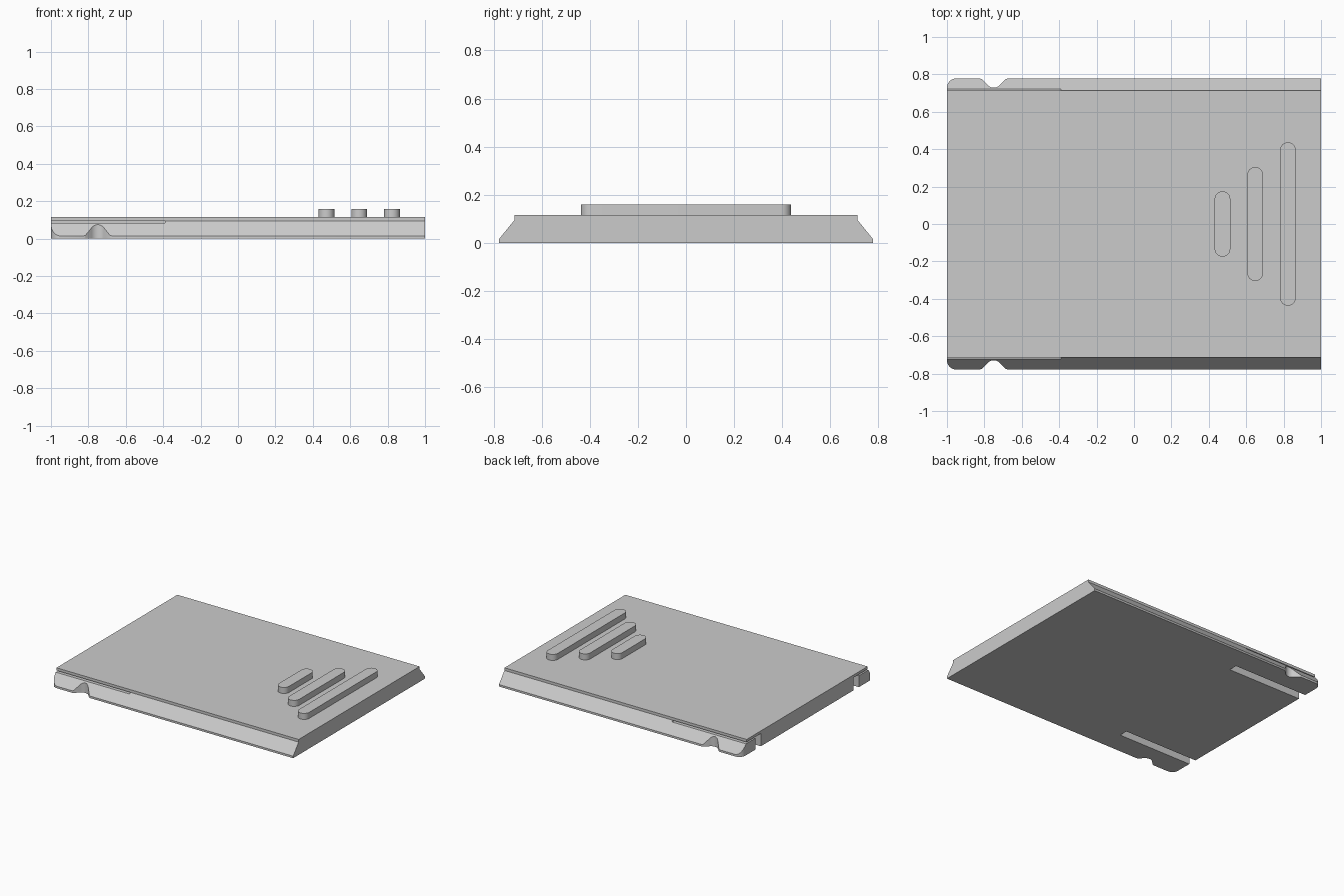
import bpy, bmesh
from math import sin, cos, pi
from mathutils import Vector

cube = bpy.data.objects.get("Cube")
if cube:
    bpy.data.objects.remove(cube, do_unlink=True)

grey = bpy.data.materials.new("grey plastic")
grey.use_nodes = True
colour = (0.6, 0.6, 0.6, 1)
grey.diffuse_color = colour
grey.node_tree.nodes["Principled BSDF"].inputs["Base Color"].default_value = colour


def prism(name, points, axis, lo, hi):
    """Extrude a closed outline along x (points are y, z) or z (points are x, y)."""
    bm = bmesh.new()
    place = (lambda a, b: (lo, a, b)) if axis == "x" else (lambda a, b: (a, b, lo))
    step = Vector((hi - lo, 0, 0)) if axis == "x" else Vector((0, 0, hi - lo))
    face = bm.faces.new([bm.verts.new(place(a, b)) for a, b in points])
    new = bmesh.ops.extrude_face_region(bm, geom=[face])["geom"]
    bmesh.ops.translate(bm, vec=step, verts=[v for v in new if isinstance(v, bmesh.types.BMVert)])
    bmesh.ops.recalc_face_normals(bm, faces=bm.faces)
    mesh = bpy.data.meshes.new(name)
    bm.to_mesh(mesh)
    bm.free()
    mesh.materials.append(grey)
    obj = bpy.data.objects.new(name, mesh)
    bpy.context.collection.objects.link(obj)
    return obj


def select(obj):
    bpy.ops.object.select_all(action="DESELECT")
    obj.select_set(True)
    bpy.context.view_layer.objects.active = obj


def cut(target, cutter):
    mod = target.modifiers.new("cut", "BOOLEAN")
    mod.operation, mod.solver, mod.object = "DIFFERENCE", "EXACT", cutter
    select(target)
    bpy.ops.object.modifier_apply(modifier=mod.name)
    bpy.data.objects.remove(cutter, do_unlink=True)


def arc(cx, cy, r, start, end, n=12):
    return [(cx + r * cos(start + (end - start) * i / n),
             cy + r * sin(start + (end - start) * i / n)) for i in range(n + 1)]


# Cover plate with sloping long sides
half = [(0.778, 0), (0.778, 0.015), (0.713, 0.095), (0.713, 0.115)]
cover = prism("cover_plate", half + [(-y, z) for y, z in reversed(half)], "x", -1, 1)

# Spring arms: slot beneath and gap under the plate; finger notch; rounded tip
slot = [(0.545, -0.1), (0.61, -0.1), (0.61, 0.085), (0.9, 0.085), (0.9, 0.095), (0.545, 0.095)]
notch = ([(-0.67, 0.9), (-0.67, 0.78), (-0.685, 0.775)]
         + arc(-0.75, 0.775, 0.046, -pi / 4, -3 * pi / 4)
         + [(-0.815, 0.775), (-0.83, 0.78), (-0.83, 0.9)])
tip = arc(-0.95, 0.728, 0.05, pi / 2, pi) + [(-1.1, 0.728), (-1.1, 0.9), (-0.95, 0.9)]
for side in (1, -1):
    cut(cover, prism("slot_cutter", [(y * side, z) for y, z in slot], "x", -1.1, -0.39))
    for outline in (notch, tip):
        cut(cover, prism("edge_cutter", [(x, y * side) for x, y in outline], "z", -0.1, 0.09))

# Grip ribs with rounded ends, growing towards the end
ribs = []
for i, length in enumerate((0.175, 0.305, 0.437)):
    x, r = 0.473 + 0.175 * i, 0.042
    outline = arc(x, length - r, r, 0, pi) + arc(x, r - length, r, pi, 2 * pi)
    ribs.append(prism(f"grip_rib_{i + 1}", outline, "z", 0.11, 0.16))

for obj in [cover] + ribs:
    select(obj)
    bpy.ops.object.shade_smooth_by_angle(angle=pi / 6)
